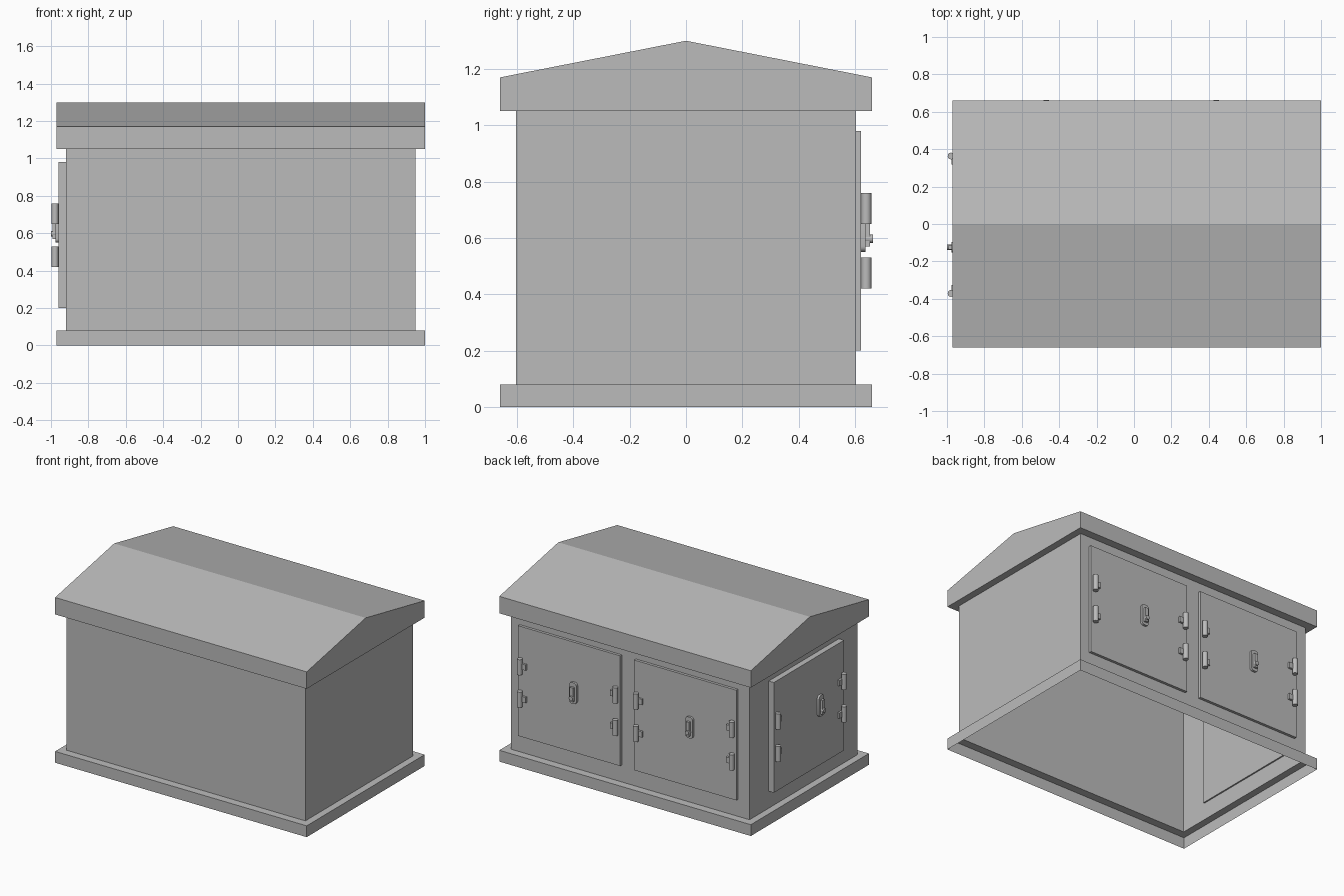
import bpy, bmesh, math
from mathutils import Matrix, Vector

if "Cube" in bpy.data.objects:
    bpy.data.objects.remove(bpy.data.objects["Cube"])

grey = bpy.data.materials.new("plain_grey")
grey.use_nodes = True
COLOUR = (0.5, 0.5, 0.5, 1)
grey.diffuse_color = COLOUR
grey.node_tree.nodes["Principled BSDF"].inputs["Base Color"].default_value = COLOUR


def make_object(name, bm, placement=Matrix()):
    bmesh.ops.recalc_face_normals(bm, faces=bm.faces)
    bm.transform(placement)
    mesh = bpy.data.meshes.new(name)
    bm.to_mesh(mesh)
    bm.free()
    mesh.materials.append(grey)
    obj = bpy.data.objects.new(name, mesh)
    bpy.context.collection.objects.link(obj)
    return obj


def add_box(bm, low, high):
    low, high = Vector(low), Vector(high)
    size = high - low
    place = Matrix.Translation((low + high) / 2) @ Matrix.Diagonal((*size, 1))
    return bmesh.ops.create_cube(bm, size=1, matrix=place)["verts"]


def add_rod(bm, centre, radius, length, turn=Matrix(), sides=20):
    bmesh.ops.create_cone(bm, cap_ends=True, segments=sides, radius1=radius, radius2=radius,
                          depth=length, matrix=Matrix.Translation(centre) @ turn)


def rectangle(outline, z):
    x0, x1, y = outline
    return [(x0, -y, z), (x1, -y, z), (x1, y, z), (x0, y, z)]


# Hollow base and walls, open underneath
WALL = (-0.92, 0.95, 0.603)
EDGE = (-0.97, 1.0, 0.66)
BASE_TOP, EAVE_LOW, EAVE_TOP, RIDGE = 0.08, 1.05, 1.17, 1.3


def shell(name, loops):
    bm = bmesh.new()
    rings = [[bm.verts.new(p) for p in loop] for loop in loops]
    for a, b in zip(rings, rings[1:]):
        for i in range(4):
            j = (i + 1) % 4
            bm.faces.new((a[i], a[j], b[j], b[i]))
    make_object(name, bm)


shell("base_rim", [rectangle(EDGE, 0), rectangle(EDGE, BASE_TOP), rectangle(WALL, BASE_TOP)])
shell("walls", [rectangle(WALL, BASE_TOP), rectangle(WALL, EAVE_LOW)])

# Gabled roof with deep eaves
bm = bmesh.new()
x0, x1, y = EDGE
profile = [(-y, EAVE_LOW), (y, EAVE_LOW), (y, EAVE_TOP), (0, RIDGE), (-y, EAVE_TOP)]
gable = bm.faces.new([bm.verts.new((x0, py, pz)) for py, pz in profile])
new = bmesh.ops.extrude_face_region(bm, geom=[gable])["geom"]
bmesh.ops.translate(bm, verts=[v for v in new if isinstance(v, bmesh.types.BMVert)],
                    vec=(x1 - x0, 0, 0))
if gable.is_valid is False or len(bm.faces) < 7:
    bm.faces.new([v for v in bm.verts if v.co.x == x0])
make_object("roof", bm)


# Door parts are built facing +y, with u along the wall, then placed on it
def door(label, width, thick, handle_u, placement):
    half = width / 2
    bm = bmesh.new()
    add_box(bm, (-half, -0.01, 0.2), (half, thick, 0.98))
    make_object(label + "_panel", bm, placement)

    # Hinges on both edges: a round barrel with a small leaf
    bm = bmesh.new()
    for side in (-1, 1):
        for z in (0.475, 0.705):
            u = side * (half - 0.025)
            add_rod(bm, (u, thick + 0.018, z), 0.018, 0.11)
            inner = u - side * 0.045
            add_box(bm, (min(u, inner), thick, z - 0.02), (max(u, inner), thick + 0.015, z + 0.02))
    hinges = make_object(label + "_hinges", bm, placement)

    # Handle: back plate, raised lever and a round lock
    bm = bmesh.new()
    add_box(bm, (handle_u - 0.028, thick, 0.55), (handle_u + 0.028, thick + 0.016, 0.7))
    corners = [e for e in bm.edges if abs(e.verts[0].co.z - e.verts[1].co.z) < 0.01
               and abs(e.verts[0].co.y - e.verts[1].co.y) > 0.01]
    bmesh.ops.bevel(bm, geom=corners, offset=0.02, segments=4, affect="EDGES", profile=0.5)
    add_box(bm, (handle_u - 0.013, thick, 0.57), (handle_u + 0.013, thick + 0.032, 0.67))
    add_rod(bm, (handle_u, thick + 0.02, 0.597), 0.015, 0.042, Matrix.Rotation(math.pi / 2, 4, "X"))
    handle = make_object(label + "_handle", bm, placement)

    for obj in (hinges, handle):
        bpy.ops.object.select_all(action="DESELECT")
        obj.select_set(True)
        bpy.context.view_layer.objects.active = obj
        bpy.ops.object.shade_smooth_by_angle(angle=math.radians(35))


for label, centre in (("back_left_door", 0.48), ("back_right_door", -0.43)):
    door(label, 0.8, 0.022, -0.04, Matrix.Translation((centre, 0.6, 0)))
quarter_turn = Matrix.Rotation(math.pi / 2, 4, "Z")
door("side_door", 0.785, 0.04, -0.12, Matrix.Translation((-0.92, -0.004, 0)) @ quarter_turn)
